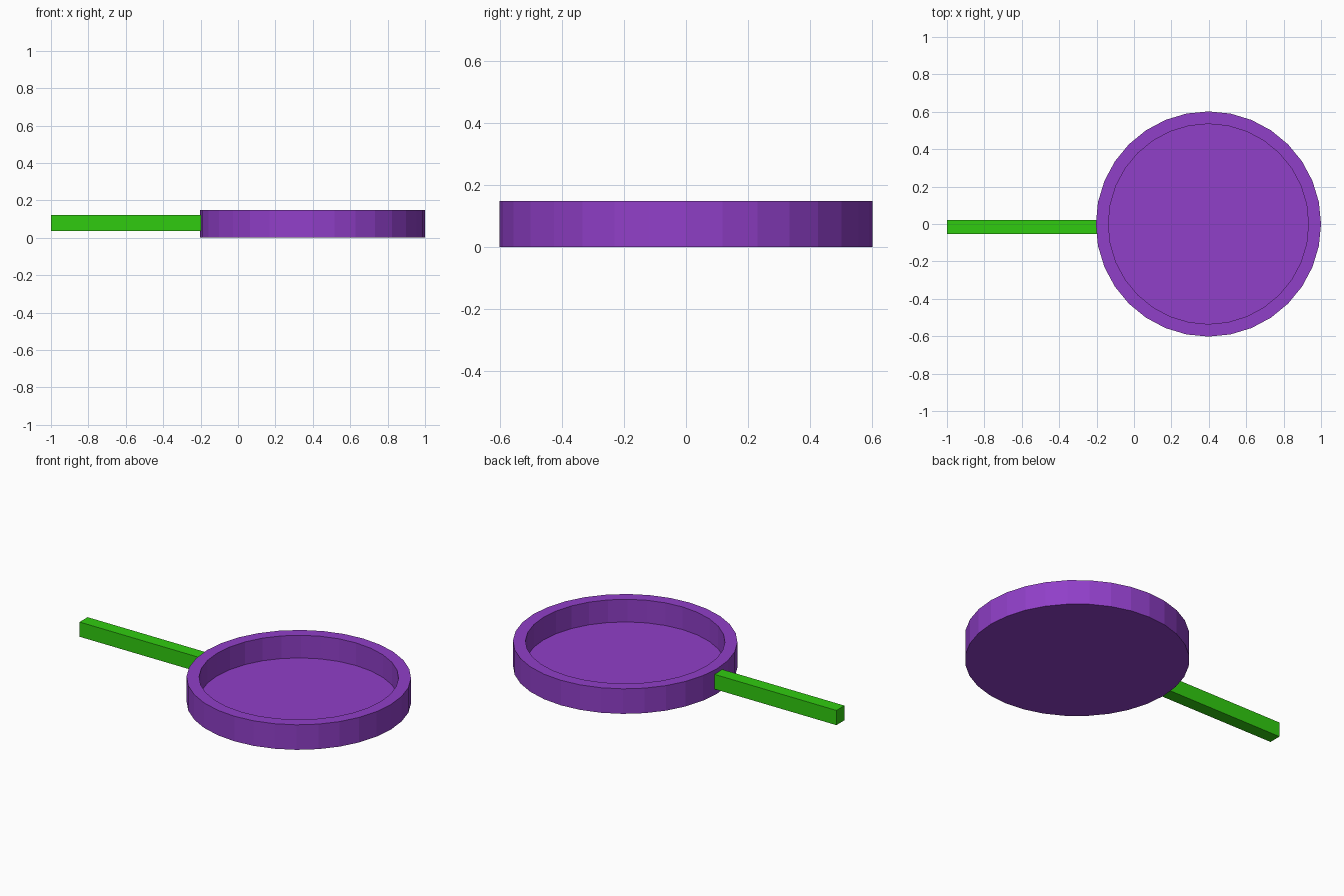
import bpy, bmesh
from math import sin, cos, tau

if "Cube" in bpy.data.objects:
    bpy.data.objects.remove(bpy.data.objects["Cube"])

SIDES = 32
CX = 0.398          # pan centre along x


def material(name, rgb):
    mat = bpy.data.materials.new(name)
    mat.diffuse_color = (*rgb, 1)
    mat.use_nodes = True
    mat.node_tree.nodes["Principled BSDF"].inputs["Base Color"].default_value = mat.diffuse_color
    return mat


def add_object(name, bm, mat):
    bmesh.ops.recalc_face_normals(bm, faces=bm.faces)
    mesh = bpy.data.meshes.new(name)
    bm.to_mesh(mesh)
    bm.free()
    mesh.materials.append(mat)
    obj = bpy.data.objects.new(name, mesh)
    bpy.context.collection.objects.link(obj)
    return obj


# Pan: profile of (radius, height) rings, closed by a base and an inner floor
profile = [(0.602, 0.0), (0.602, 0.148), (0.535, 0.148), (0.535, 0.014)]
bm = bmesh.new()
rings = [[bm.verts.new((CX + r * cos(tau * i / SIDES), r * sin(tau * i / SIDES), z))
          for i in range(SIDES)] for r, z in profile]
for low, high in zip(rings, rings[1:]):
    for i in range(SIDES):
        j = (i + 1) % SIDES
        bm.faces.new((low[i], low[j], high[j], high[i]))
bm.faces.new(rings[0])
bm.faces.new(rings[-1])
add_object("pan", bm, material("purple", (0.28, 0.05, 0.58)))

# Handle: square bar ending inside the pan wall
x0, x1, y0, y1, z0, z1 = -1.0, -0.18, -0.053, 0.022, 0.035, 0.122
bm = bmesh.new()
bmesh.ops.create_cube(bm, size=1)
for v in bm.verts:
    v.co = (x0 if v.co.x < 0 else x1, y0 if v.co.y < 0 else y1, z0 if v.co.z < 0 else z1)
add_object("handle", bm, material("green", (0.03, 0.6, 0.005)))
